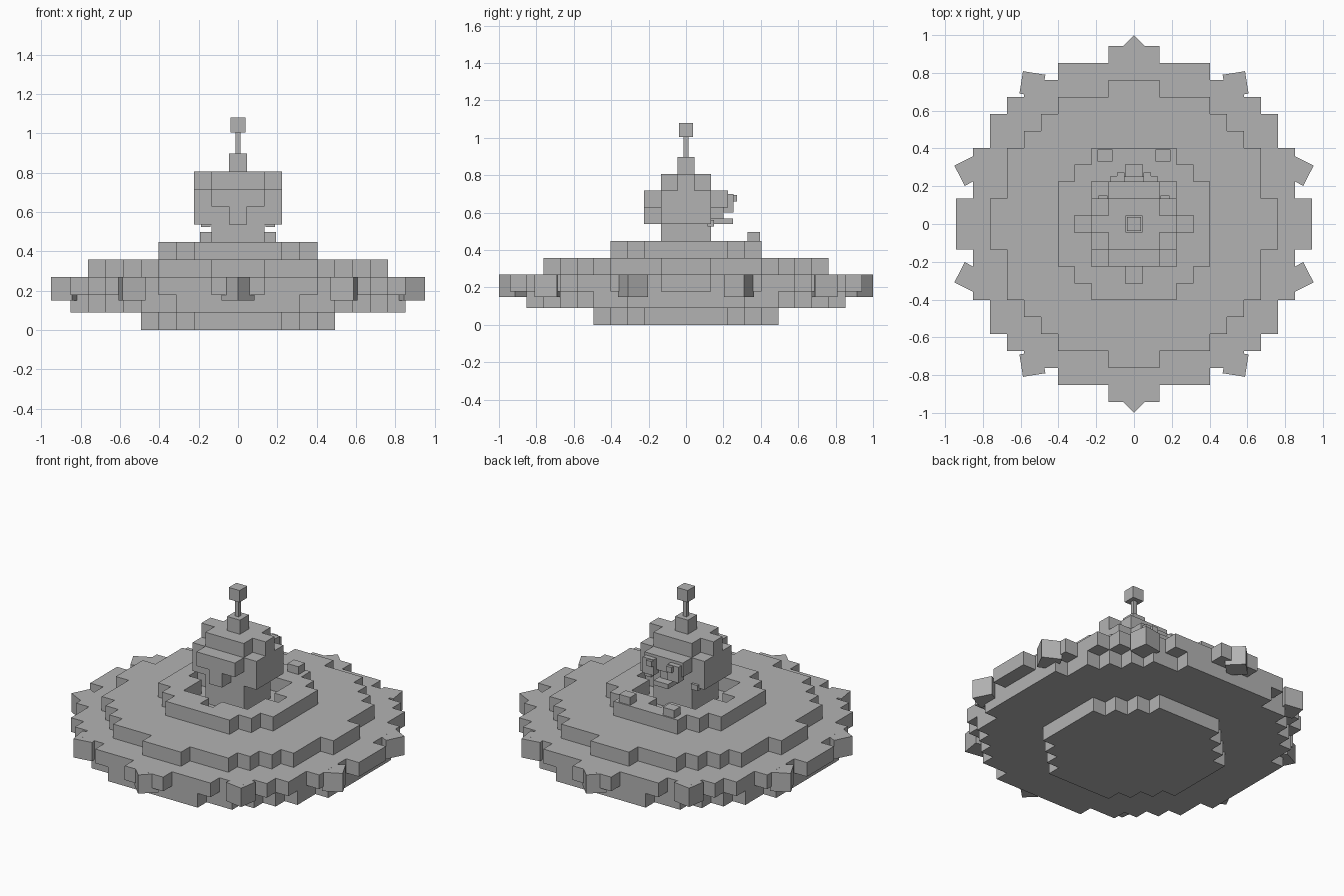
import bpy, bmesh, math
from mathutils import Matrix, Vector

if "Cube" in bpy.data.objects:
    bpy.data.objects.remove(bpy.data.objects["Cube"])

U = 0.0897  # block size

grey = bpy.data.materials.new("plain grey")
grey.diffuse_color = (0.45, 0.45, 0.45, 1)
grey.use_nodes = True
grey.node_tree.nodes["Principled BSDF"].inputs["Base Color"].default_value = grey.diffuse_color


def finish(name, bm):
    mesh = bpy.data.meshes.new(name)
    bm.to_mesh(mesh)
    bm.free()
    mesh.materials.append(grey)
    ob = bpy.data.objects.new(name, mesh)
    bpy.context.collection.objects.link(ob)
    return ob


def box(name, x, y, z, turn=0.0):
    """Box from ranges on each axis, turned about its own upright axis."""
    bm = bmesh.new()
    bmesh.ops.create_cube(bm, size=1)
    mid = Vector([(r[0] + r[1]) / 2 for r in (x, y, z)])
    size = [r[1] - r[0] for r in (x, y, z)]
    m = Matrix.Translation(mid) @ Matrix.Rotation(turn, 4, 'Z') @ Matrix.Diagonal((*size, 1))
    bmesh.ops.transform(bm, matrix=m, verts=bm.verts)
    return finish(name, bm)


def pair(name, x, y, z):
    box(name + "_right", x, y, z)
    box(name + "_left", (-x[1], -x[0]), y, z)


def disc(r2, k):
    n = int(math.sqrt(r2)) + 1
    return {(i, j, k) for i in range(-n, n + 1) for j in range(-n, n + 1) if i * i + j * j <= r2}


def block(xs, ys, k):
    return {(i, j, k) for i in xs for j in ys}


def voxels(name, cells):
    """Outer skin of a set of blocks."""
    bm = bmesh.new()
    for c in cells:
        for axis in range(3):
            for s in (-1, 1):
                near = list(c)
                near[axis] += s
                if tuple(near) in cells:
                    continue
                a, b = (axis + 1) % 3, (axis + 2) % 3
                verts = []
                for p, q in ((-1, -1), (1, -1), (1, 1), (-1, 1))[::s]:
                    co = [c[0], c[1], c[2] + 0.5]
                    co[axis] += s / 2
                    co[a] += p / 2
                    co[b] += q / 2
                    verts.append(bm.verts.new([v * U for v in co]))
                bm.faces.new(verts)
    bmesh.ops.remove_doubles(bm, verts=bm.verts, dist=1e-4)
    return finish(name, bm)


# Saucer: stacked block discs with a cockpit opening in the top tier
tiers = [30.25, 90.25, 102, 66, 20.3]
saucer = set().union(*(disc(r, k) for k, r in enumerate(tiers)))
voxels("saucer", saucer - disc(9.1, 4))

# Ten lamps round the rim, each with a corner pointing outward
for n in range(10):
    a = math.radians(18 + 36 * n)
    x, y, h = 0.915 * math.cos(a), 0.915 * math.sin(a), 0.06
    box(f"rim_lamp_{n}", (x - h, x + h), (y - h, y + h), (0.15, 0.269), a + math.pi / 4)

# Pilot: body and head
mid3 = range(-1, 2)
wide5 = range(-2, 3)
pilot = block(mid3, mid3, 4) | block(mid3, mid3, 5)
pilot |= block(wide5, mid3, 6) | block([0], [-2], 6)
pilot |= block(wide5, mid3, 7) | block(mid3, [-2, 2], 7)
pilot |= block(mid3, mid3, 8) | block([-2, 2], [0], 8)
pilot |= {(0, 0, 9)}
voxels("pilot_body_and_head", pilot)

# Antenna
box("antenna_stem", (-0.013, 0.013), (-0.013, 0.013), (0.89, 1.01))
box("antenna_tip", (-0.038, 0.038), (-0.038, 0.038), (1.005, 1.08))

# Face, looking to the rear
pair("eye", (0.05, 0.125), (0.2, 0.255), (0.60, 0.70))
pair("pupil", (0.05, 0.09), (0.25, 0.272), (0.66, 0.695))
box("nose", (-0.04, 0.04), (0.12, 0.2), (0.57, 0.63))
box("mouth", (-0.05, 0.05), (0.13, 0.252), (0.54, 0.57))
pair("jaw_stud", (0.14, 0.187), (0.115, 0.15), (0.525, 0.56))

# Hands resting on the cockpit rim
pair("hand", (0.115, 0.193), (0.33, 0.395), (0.44, 0.498))
